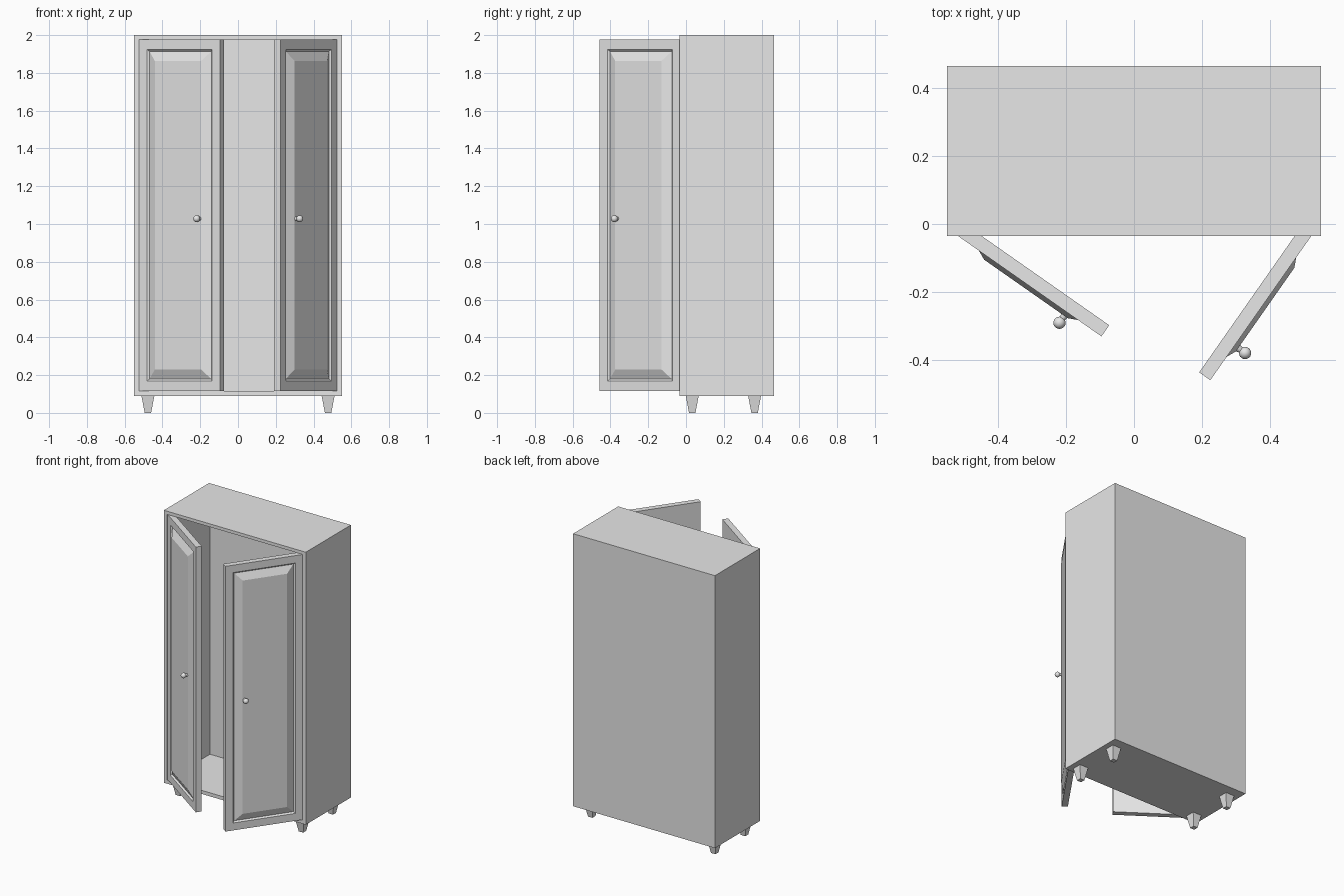
import bpy, bmesh, math
from mathutils import Matrix, Vector

if "Cube" in bpy.data.objects:
    bpy.data.objects.remove(bpy.data.objects["Cube"])

grey = bpy.data.materials.new("plain grey")
grey.diffuse_color = (0.8, 0.8, 0.8, 1)
grey.use_nodes = True
grey.node_tree.nodes["Principled BSDF"].inputs["Base Color"].default_value = grey.diffuse_color


def finish(bm, name, matrix=Matrix(), smooth=False):
    bmesh.ops.transform(bm, matrix=matrix, verts=bm.verts)
    bmesh.ops.recalc_face_normals(bm, faces=bm.faces)
    for f in bm.faces:
        f.smooth = smooth
    me = bpy.data.meshes.new(name)
    bm.to_mesh(me)
    bm.free()
    me.materials.append(grey)
    ob = bpy.data.objects.new(name, me)
    bpy.context.collection.objects.link(ob)
    return ob


def loft(rings):
    """Closed solid through a list of four-cornered rings."""
    bm = bmesh.new()
    loops = [[bm.verts.new(p) for p in r] for r in rings]
    for a, b in zip(loops, loops[1:]):
        for i in range(4):
            j = (i + 1) % 4
            bm.faces.new((a[i], a[j], b[j], b[i]))
    bm.faces.new(loops[0])
    bm.faces.new(loops[-1])
    return bm


def upright(x0, x1, z0, z1, y):
    return [(x0, y, z0), (x1, y, z0), (x1, y, z1), (x0, y, z1)]


# Cabinet body: an open-fronted box with a thin rim
finish(loft([
    upright(-0.525, 0.525, 0.115, 1.978, 0.44),
    upright(-0.525, 0.525, 0.115, 1.978, -0.035),
    upright(-0.55, 0.55, 0.09, 2.0, -0.035),
    upright(-0.55, 0.55, 0.09, 2.0, 0.465),
]), "cabinet_body")

# Tapered square legs
for x in (-0.477, 0.477):
    for y in (0.033, 0.363):
        rings = [[(x - h, y - h, z), (x + h, y - h, z), (x + h, y + h, z), (x - h, y + h, z)]
                 for h, z in ((0.017, 0), (0.034, 0.09))]
        finish(loft(rings), "leg")

# Doors, hinged at the front corners and swung open by different angles
W, Z0, Z1 = 0.524, 0.117, 1.976
PROFILE = [(0, 0.04), (0, 0), (0.052, 0), (0.062, 0.01), (0.112, -0.013)]
for side, s, angle in (("left", 1, -35), ("right", -1, 55)):
    place = (Matrix.Translation((-0.525 * s, -0.03, 0))
             @ Matrix.Rotation(math.radians(angle), 4, 'Z')
             @ Matrix.Diagonal((s, 1, 1, 1)))

    # Door slab with a grooved border and raised panel
    finish(loft([upright(i, W - i, Z0 + i, Z1 - i, y) for i, y in PROFILE]),
           side + "_door", place)

    # Round knob on a flared stem
    knob = Vector((0.4, -0.038, 1.028))
    bm = bmesh.new()
    bmesh.ops.create_uvsphere(bm, u_segments=20, v_segments=12, radius=0.018,
                              matrix=Matrix.Translation(knob))
    finish(bm, side + "_knob", place, smooth=True)
    bm = bmesh.new()
    bmesh.ops.create_cone(bm, cap_ends=True, segments=16, radius1=0.012, radius2=0.007,
                          depth=0.02, matrix=Matrix.Translation(knob + Vector((0, 0.018, 0)))
                          @ Matrix.Rotation(math.radians(90), 4, 'X'))
    finish(bm, side + "_knob_stem", place)
